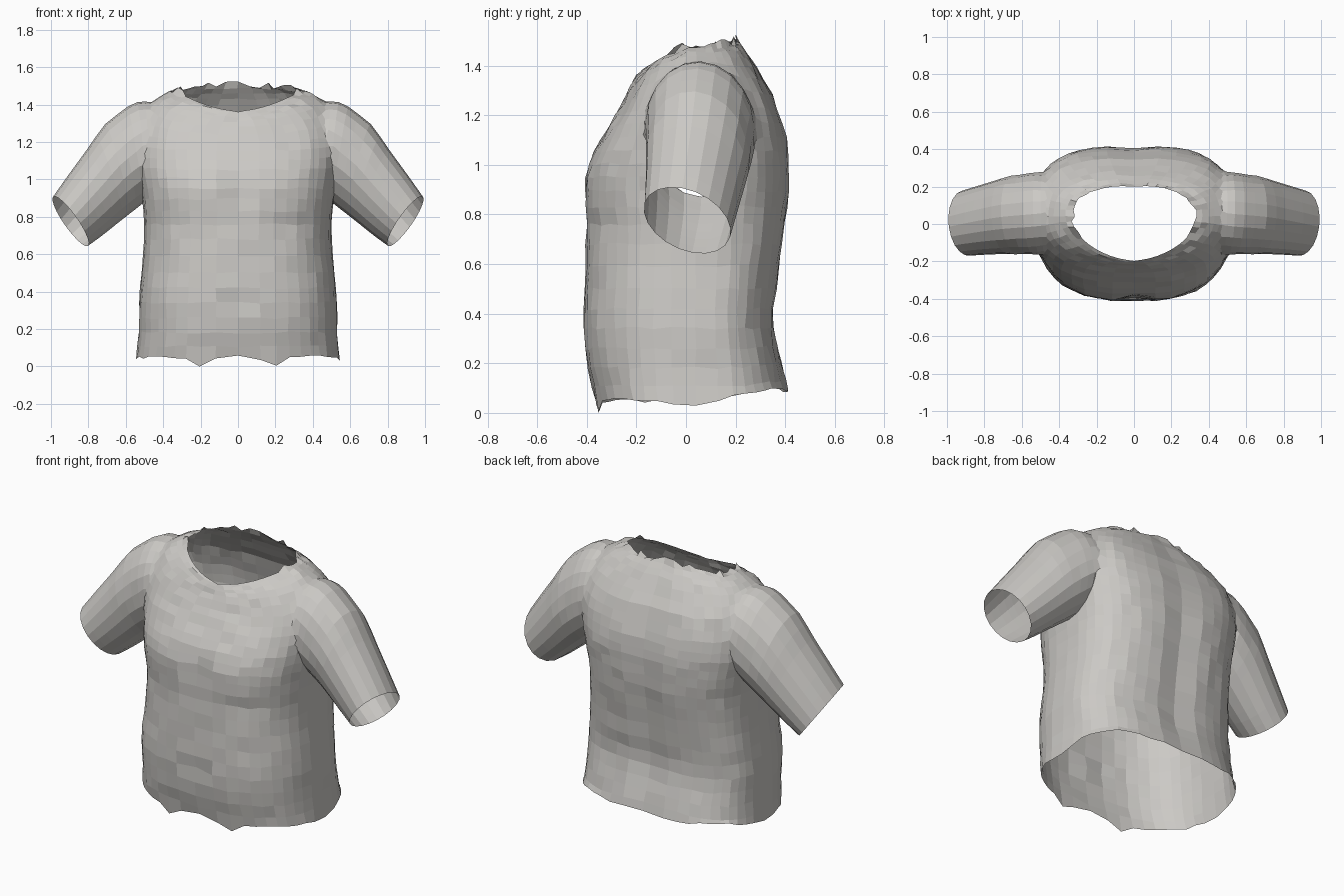
import bpy, bmesh, math, random
from mathutils import Vector

random.seed(4)
cube = bpy.data.objects.get("Cube")
if cube:
    bpy.data.objects.remove(cube)

cloth = bpy.data.materials.new("light_grey_cloth")
cloth.use_nodes = True
colour = (0.6, 0.585, 0.56, 1)
cloth.diffuse_color = colour
cloth.node_tree.nodes["Principled BSDF"].inputs["Base Color"].default_value = colour
cloth.node_tree.nodes["Principled BSDF"].inputs["Roughness"].default_value = 0.8


def refine(rows, steps):
    """Smoothly interpolate a list of section rows."""
    out = []
    for i in range(len(rows) - 1):
        a, b = rows[max(i - 1, 0)], rows[i]
        c, d = rows[i + 1], rows[min(i + 2, len(rows) - 1)]
        for s in range(steps):
            t = s / steps
            out.append([q + 0.5 * t * (r - p + t * (2*p - 5*q + 4*r - u + t * (3*(q - r) + u - p)))
                        for p, q, r, u in zip(a, b, c, d)])
    return out + [list(rows[-1])]


def loft(name, rings):
    """Closed tube; each end is a fan around one centre vertex."""
    bm = bmesh.new()
    loops = [[bm.verts.new(p) for p in ring] for ring in rings]
    n = len(loops[0])
    for a, b in zip(loops, loops[1:]):
        for i in range(n):
            bm.faces.new((a[i], a[(i + 1) % n], b[(i + 1) % n], b[i]))
    centres = []
    for loop in (loops[0], loops[-1]):
        mid = sum((v.co for v in loop), Vector()) / n
        centres.append(mid)
        c = bm.verts.new(mid)
        for i in range(n):
            bm.faces.new((loop[i], loop[(i + 1) % n], c))
    bmesh.ops.recalc_face_normals(bm, faces=bm.faces)
    mesh = bpy.data.meshes.new(name)
    bm.to_mesh(mesh)
    bm.free()
    mesh.materials.append(cloth)
    obj = bpy.data.objects.new(name, mesh)
    bpy.context.collection.objects.link(obj)
    return obj, centres


def bump(v, centre, width):
    return math.exp(-((v - centre) / width) ** 2)


# Torso: half width, front y, back y, front z, side z, back z, front and back squareness
torso_rows = [
    (.545, -.365, .415, .05, .05, .085, 2.6, 2.8),
    (.53, -.397, .388, .18, .18, .2, 2.6, 2.8),
    (.53, -.413, .352, .34, .34, .34, 2.6, 2.8),
    (.515, -.408, .365, .5, .5, .5, 2.6, 2.8),
    (.50, -.403, .39, .68, .68, .68, 2.6, 2.8),
    (.505, -.408, .41, .83, .83, .83, 2.6, 2.8),
    (.52, -.408, .417, .95, .95, .95, 2.6, 2.9),
    (.54, -.375, .415, 1.05, 1.06, 1.05, 2.5, 2.9),
    (.55, -.315, .392, 1.15, 1.18, 1.16, 2.5, 2.9),
    (.53, -.26, .35, 1.24, 1.3, 1.28, 2.4, 2.8),
    (.47, -.225, .285, 1.31, 1.41, 1.39, 2.2, 2.6),
    (.40, -.207, .24, 1.345, 1.455, 1.46, 1.95, 2.5),
    (.34, -.195, .205, 1.365, 1.475, 1.5, 1.75, 2.4),
]
SIDES = 44
sections = refine(torso_rows, 2)
torso_rings = []
for k, (w, yf, yb, zf, zs, zb, nf, nb) in enumerate(sections):
    ring = []
    for i in range(SIDES):
        a = math.tau * i / SIDES
        c, s = math.cos(a), math.sin(a)
        n = nb if s > 0 else nf
        x = w * math.copysign(abs(c) ** (2 / n), c)
        yc = 0.04
        reach = (yb - yc) if s > 0 else (yc - yf)
        y = yc + reach * math.copysign(abs(s) ** (2 / n), s)
        z = zs * c * c + (zb if s > 0 else zf) * s * s
        # Spine groove, chest crease and navel
        if s > 0:
            y -= 0.02 * bump(x, 0, .05) * bump(z, .65, .75)
        else:
            y += 0.03 * bump(x, 0, .05) * bump(z, .92, .1)
            y += 0.02 * bump(x, 0, .03) * bump(z, .33, .06)
            y += 0.008 * bump(z, .76, .06) * bump(abs(x), .25, .2)
        # Ragged hem and neckline
        if k == 0:
            z += random.uniform(-.01, .01)
            if s < 0:
                z -= 0.045 * bump(abs(x), .19, .07)
            z += .03 * bump(y, .27, .12) - .02 * bump(y, 0, .1)
        elif k == len(sections) - 1:
            if s > -0.5:
                x *= random.uniform(.93, 1)
                z += random.uniform(-.01, .025)
        else:
            x += random.uniform(-.003, .003)
            y += random.uniform(-.004, .004)
            z += random.uniform(-.006, .006)
        ring.append((x, y, z))
    torso_rings.append(ring)
shirt, torso_ends = loft("shirt", torso_rings)
openings = list(torso_ends)

# Sleeve sections: top x, top z, bottom x, bottom z, middle y, half depth
sleeve_rows = [
    (.40, 1.33, .41, 1.0, .05, .16),
    (.49, 1.43, .46, .92, .06, .22),
    (.59, 1.405, .51, .87, .055, .225),
    (.71, 1.295, .58, .815, .048, .21),
    (.81, 1.155, .65, .76, .035, .196),
    (.905, 1.025, .725, .70, .02, .184),
    (.99, .905, .80, .645, .005, .174),
]
ARM_SIDES = 20
for side, label in ((1, "left_sleeve"), (-1, "right_sleeve")):
    rings = []
    rows = refine(sleeve_rows, 2)
    for k, (tx, tz, bx, bz, yc, d) in enumerate(rows):
        lean = k / (len(rows) - 1)
        ring = []
        for i in range(ARM_SIDES):
            a = math.tau * i / ARM_SIDES
            up, out = math.cos(a), math.sin(a)
            y = yc + d * out - .02 * lean * up
            x = (tx + bx) / 2 + up * (tx - bx) / 2 + .13 * lean * d * out
            z = (tz + bz) / 2 + up * (tz - bz) / 2 - .18 * lean * d * out
            ring.append((side * x, y, z))
        rings.append(ring)
    sleeve, ends = loft(label, rings)
    openings.append(ends[1])
    # Weld the sleeve into the torso
    weld = shirt.modifiers.new("weld_" + label, "BOOLEAN")
    weld.operation = "UNION"
    weld.solver = "EXACT"
    weld.object = sleeve
    bpy.context.view_layer.objects.active = shirt
    bpy.ops.object.modifier_apply(modifier=weld.name)
    bpy.data.objects.remove(sleeve)

# Open the neck, hem and cuffs, then blend the shoulder seams
bm = bmesh.new()
bm.from_mesh(shirt.data)
caps = [v for v in bm.verts if any((v.co - p).length < .004 for p in openings)]
bmesh.ops.delete(bm, geom=caps, context="VERTS")
bmesh.ops.remove_doubles(bm, verts=bm.verts, dist=.006)
seam = [v for v in bm.verts if .42 < abs(v.co.x) < .68 and v.co.z > 1.08 and not v.is_boundary]
for _ in range(3):
    bmesh.ops.smooth_vert(bm, verts=seam, factor=.5, use_axis_x=True, use_axis_y=True, use_axis_z=True)
# Sit on the ground
low = min(v.co.z for v in bm.verts)
bmesh.ops.translate(bm, verts=bm.verts, vec=(0, 0, -low))
for f in bm.faces:
    f.smooth = False
    f.material_index = 0
bm.to_mesh(shirt.data)
bm.free()
while len(shirt.data.materials) > 1:
    shirt.data.materials.pop()
